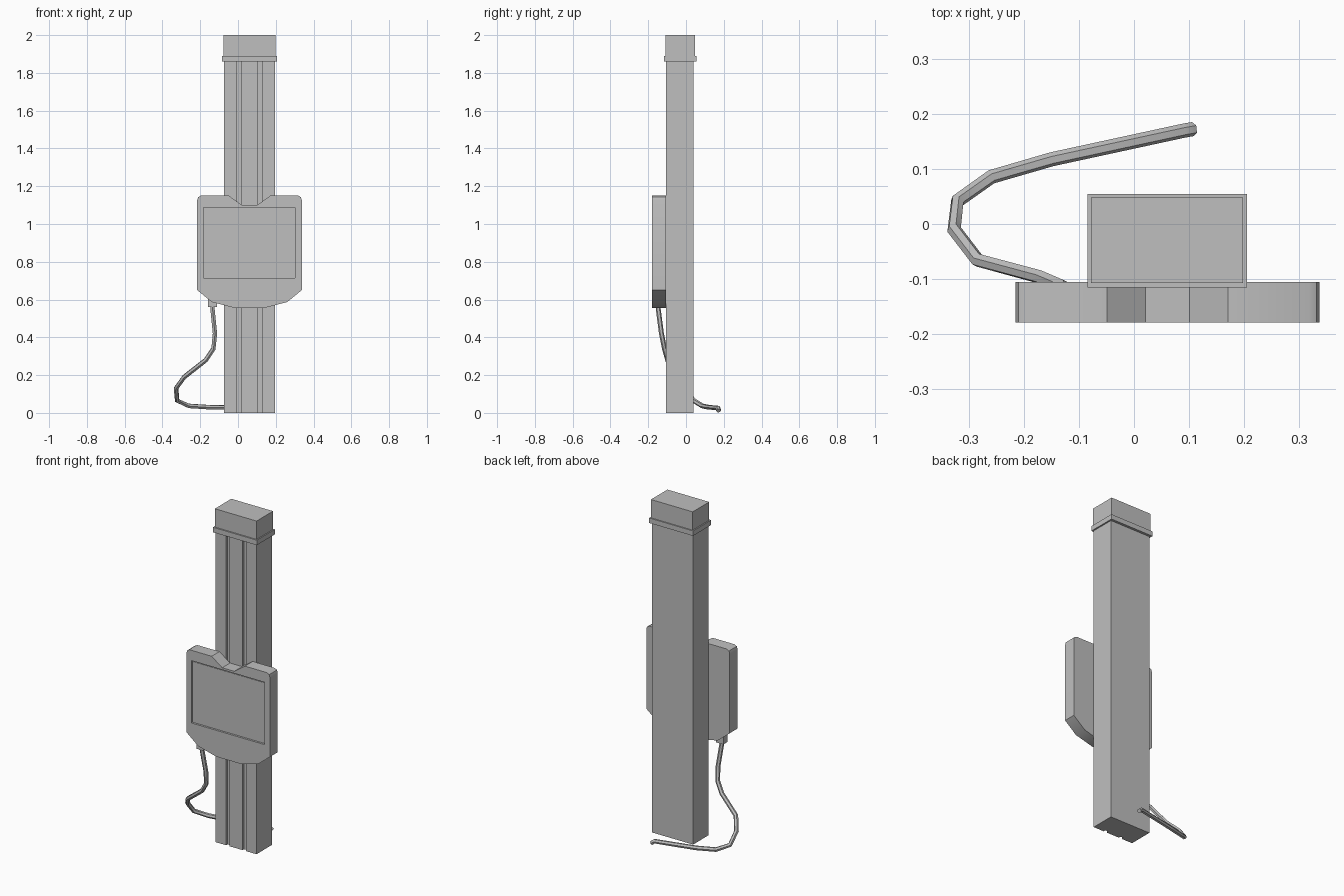
import bpy
import bmesh
from mathutils import Vector

if "Cube" in bpy.data.objects:
    bpy.data.objects.remove(bpy.data.objects["Cube"], do_unlink=True)

grey = bpy.data.materials.new("plain grey")
grey.use_nodes = True
grey.diffuse_color = (0.52, 0.52, 0.52, 1)
grey.node_tree.nodes["Principled BSDF"].inputs["Base Color"].default_value = (0.52, 0.52, 0.52, 1)


def add_object(name, data):
    obj = bpy.data.objects.new(name, data)
    bpy.context.collection.objects.link(obj)
    data.materials.append(grey)
    return obj


def extrude_profile(name, points, offset):
    """Fill a closed outline and extrude it by the offset."""
    bm = bmesh.new()
    face = bm.faces.new([bm.verts.new(p) for p in points])
    result = bmesh.ops.extrude_face_region(bm, geom=[face], use_keep_orig=True)
    moved = [v for v in result["geom"] if isinstance(v, bmesh.types.BMVert)]
    bmesh.ops.translate(bm, verts=moved, vec=offset)
    bmesh.ops.recalc_face_normals(bm, faces=bm.faces)
    mesh = bpy.data.meshes.new(name)
    bm.to_mesh(mesh)
    bm.free()
    return add_object(name, mesh)


def box(name, x0, x1, y0, y1, z0, z1):
    base = [(x0, y0, z0), (x1, y0, z0), (x1, y1, z0), (x0, y1, z0)]
    return extrude_profile(name, base, (0, 0, z1 - z0))


def cut(target, cutter):
    cutter.hide_render = True
    cutter.hide_set(True)
    mod = target.modifiers.new("cut", "BOOLEAN")
    mod.operation = "DIFFERENCE"
    mod.solver = "EXACT"
    mod.object = cutter
    bpy.context.view_layer.objects.active = target
    bpy.ops.object.modifier_apply(modifier=mod.name)
    bpy.data.objects.remove(cutter, do_unlink=True)


def smooth(obj, angle):
    bpy.ops.object.select_all(action="DESELECT")
    obj.select_set(True)
    bpy.context.view_layer.objects.active = obj
    bpy.ops.object.shade_smooth_by_angle(angle=angle)


MID = 0.061  # shared centre line of column and panel

# Column with two grooves along the front
front, back, depth, half = -0.106, 0.04, 0.014, 0.136
right_half = [(0.043, front), (0.043, front + depth), (0.065, front + depth),
              (0.065, front), (half, front), (half, back)]
outline = right_half + [(-x, y) for x, y in reversed(right_half)]
extrude_profile("column", [(MID + x, y, 0) for x, y in outline], (0, 0, 1.87))

# Cap with a lip
box("cap_lip", -0.085, 0.206, -0.116, 0.055, 1.86, 1.89)
box("cap", -0.078, 0.199, -0.108, 0.048, 1.88, 2.0)

# Control panel: half outline mirrored about the centre line
panel_half = [(0.04, 1.10), (0.11, 1.15), (0.258, 1.15), (0.272, 1.142), (0.277, 1.125),
              (0.277, 0.65), (0.2, 0.587), (0.08, 0.556)]
outline = panel_half + [(-x, z) for x, z in reversed(panel_half)]
panel = extrude_profile("control_panel", [(MID + x, -0.18, z) for x, z in outline], (0, 0.074, 0))
cut(panel, box("screen_cutter", -0.183, 0.302, -0.2, -0.168, 0.714, 1.088))
smooth(panel, 0.6)

# Screen sitting in the recess with a thin gap around it
box("screen", -0.175, 0.294, -0.171, -0.166, 0.722, 1.08)

# Cable plug under the panel
box("cable_plug", -0.16, -0.112, -0.165, -0.125, 0.56, 0.605)

# Cable that wraps round to the rear of the column
path = [(-0.137, -0.147, 0.58), (-0.135, -0.147, 0.55), (-0.122, -0.13, 0.42), (-0.13, -0.114, 0.34),
        (-0.17, -0.097, 0.28), (-0.285, -0.066, 0.19), (-0.328, -0.01, 0.13), (-0.322, 0.042, 0.065),
        (-0.26, 0.086, 0.037), (-0.15, 0.118, 0.03), (0.09, 0.17, 0.026), (0.107, 0.173, 0.012)]
curve = bpy.data.curves.new("cable_path", "CURVE")
curve.dimensions = "3D"
curve.bevel_depth = 0.013
curve.bevel_resolution = 1
curve.use_fill_caps = True
spline = curve.splines.new("POLY")
spline.points.add(len(path) - 1)
for point, co in zip(spline.points, path):
    point.co = Vector(co).to_4d()
cable = add_object("cable", curve)
bpy.ops.object.select_all(action="DESELECT")
cable.select_set(True)
bpy.context.view_layer.objects.active = cable
bpy.ops.object.convert(target="MESH")
smooth(bpy.context.object, 0.9)
